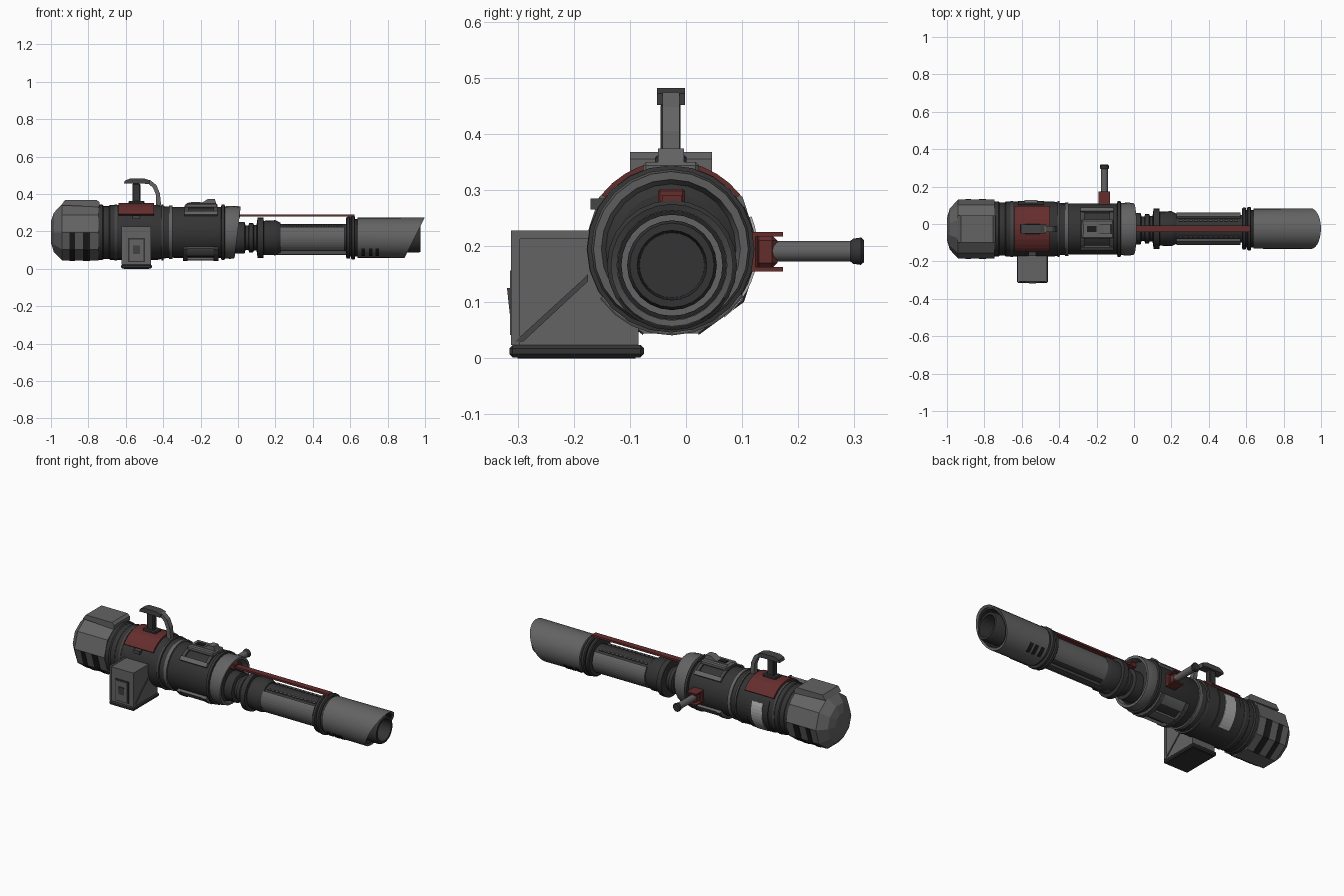
import bpy, bmesh, math
from mathutils import Vector

if "Cube" in bpy.data.objects:
    bpy.data.objects.remove(bpy.data.objects["Cube"])

def material(name, *c):
    m = bpy.data.materials.new(name)
    m.diffuse_color = (*c, 1)
    m.use_nodes = True
    m.node_tree.nodes["Principled BSDF"].inputs["Base Color"].default_value = m.diffuse_color
    return m

GREY = material("steel grey", .125, .125, .125)
DARK = material("dark gunmetal", .034, .034, .034)
MID = material("mid gunmetal", .06, .06, .06)
BLACK = material("slot black", .012, .012, .012)
RED = material("dull red", .13, .026, .026)
LIGHT = material("window light", .42, .42, .42)

BODY = (-.027, .195)     # body axis (y, z)
BARREL = (-.025, .166)   # barrel axis (y, z)

def finish(name, bm, mat, smooth=None):
    bmesh.ops.recalc_face_normals(bm, faces=bm.faces)
    me = bpy.data.meshes.new(name)
    bm.to_mesh(me)
    bm.free()
    me.materials.append(mat)
    ob = bpy.data.objects.new(name, me)
    bpy.context.collection.objects.link(ob)
    if smooth:
        bpy.ops.object.select_all(action='DESELECT')
        bpy.context.view_layer.objects.active = ob
        ob.select_set(True)
        bpy.ops.object.shade_smooth_by_angle(angle=math.radians(smooth))
    return ob

def lathe(name, profile, axis, mat, n=24, smooth=30):
    """Revolve (x, radius[, slant]) points about an x-parallel axis."""
    bm = bmesh.new()
    rings = []
    for x, r, *k in profile:
        ring = []
        for i in range(n):
            a = math.tau * i / n
            dz = r * math.sin(a)
            ring.append(bm.verts.new((x + (k[0] * dz if k else 0), axis[0] + r * math.cos(a), axis[1] + dz)))
        rings.append(ring)
    for p, q in zip(rings, rings[1:]):
        for i in range(n):
            bm.faces.new((p[i], p[(i + 1) % n], q[(i + 1) % n], q[i]))
    bm.faces.new(rings[0])
    bm.faces.new(rings[-1])
    return finish(name, bm, mat, smooth)

def prism(name, pts, axis, lo, hi, mat):
    """Extrude a 2D outline along an axis: 'x' takes (y, z), 'y' takes (x, z)."""
    bm = bmesh.new()
    put = (lambda p, t: (t, p[0], p[1])) if axis == 'x' else (lambda p, t: (p[0], t, p[1]))
    a = [bm.verts.new(put(p, lo)) for p in pts]
    b = [bm.verts.new(put(p, hi)) for p in pts]
    bm.faces.new(a)
    bm.faces.new(b)
    for i in range(len(pts)):
        j = (i + 1) % len(pts)
        bm.faces.new((a[i], a[j], b[j], b[i]))
    return finish(name, bm, mat)

def arc_plate(name, x0, x1, r0, r1, a0, a1, axis, mat, seg=8):
    """Curved plate; degrees from +y, rising towards +z."""
    ang = [math.radians(a0 + (a1 - a0) * i / seg) for i in range(seg + 1)]
    pts = [(axis[0] + r * math.cos(a), axis[1] + r * math.sin(a))
           for r, seq in ((r0, ang), (r1, ang[::-1])) for a in seq]
    return prism(name, pts, 'x', x0, x1, mat)

def box(name, x, y, z, mat, bevel=0):
    bm = bmesh.new()
    bmesh.ops.create_cube(bm, size=1)
    lo, hi = Vector((x[0], y[0], z[0])), Vector((x[1], y[1], z[1]))
    for v in bm.verts:
        v.co = (lo + hi) / 2 + Vector([c * d for c, d in zip(v.co, hi - lo)])
    if bevel:
        bmesh.ops.bevel(bm, geom=bm.edges[:], offset=bevel, segments=1, affect='EDGES')
    return finish(name, bm, mat)

# Rear cap: faceted dome with top plate and side slots
lathe("rear_cap", [(-1, .06), (-.985, .11), (-.94, .158), (-.745, .158)], BODY, GREY, 10, None)
prism("rear_cap_top_plate", [(-.945, .34), (-.925, .368), (-.755, .368), (-.74, .355), (-.74, .33)],
      'y', -.1, .046, GREY)
for x0, x1 in ((-.9, -.872), (-.828, -.79)):
    for side, a in (("front", 180), ("back", -72)):
        arc_plate("cap_slot_" + side, x0, x1, .14, .161, a, a + 72, BODY, BLACK, 2)

# Main body
lathe("rear_body", [(-.76, .135), (-.755, .148), (-.725, .148), (-.718, .142), (-.69, .142), (-.685, .147),
                    (-.43, .147), (-.385, .138), (-.36, .138)], BODY, DARK)
lathe("body_seam_ring", [(-.37, .13), (-.37, .143), (-.35, .143), (-.35, .13)], BODY, GREY)
lathe("fore_body", [(-.36, .13), (-.345, .136), (-.09, .136), (-.09, .12)], BODY, DARK)
lathe("fore_ring", [(-.092, .13), (-.088, .149), (-.072, .149), (-.068, .13)], BODY, DARK)
lathe("fore_collar", [(-.075, .12), (-.07, .139), (-.03, .142, .08), (-.002, .138, .12), (-.002, .124, .12),
                      (-.03, .115)], BODY, GREY)
lathe("collar_inner_face", [(-.05, .11), (-.028, .119), (-.015, .1)], BODY, DARK)
for x in (-.66, -.41):
    lathe("body_band", [(x, .14), (x, .15), (x + .012, .15), (x + .012, .14)], BODY, MID)

# Red saddle plate, window and small panels on the body
arc_plate("red_saddle", -.64, -.45, .14, .157, 38, 142, BODY, RED, 10)
arc_plate("window_frame", -.62, -.48, .14, .151, -60, 30, BODY, DARK, 10)
arc_plate("side_window", -.585, -.515, .14, .155, -52, 22, BODY, LIGHT, 10)
box("front_latch", (-.565, -.525), (-.17, -.14), (.265, .285), MID)

# Top bracket, lower bracket
for a in (40, 130):
    arc_plate("bracket_rail", -.285, -.11, .13, .15, a, a + 10, BODY, GREY, 2)
for x in (-.285, -.13):
    arc_plate("bracket_cross", x, x + .02, .13, .144, 42, 138, BODY, MID)
box("sight_base", (-.28, -.11), (-.077, .023), (.325, .35), GREY, .006)
prism("sight_wedge", [(-.28, .345), (-.27, .353), (-.19, .355), (-.16, .374), (-.125, .374), (-.115, .345)],
      'y', -.05, -.004, GREY)
box("sight_recess", (-.25, -.2), (-.042, -.012), (.35, .357), BLACK)
for a in (215, 262, 305):
    arc_plate("lower_bracket", -.295, -.105, .13, .15, a, a + 22, BODY, GREY, 3)
for x in (-.295, -.13):
    arc_plate("lower_bracket_strap", x, x + .025, .13, .154, 215, 327, BODY, MID)

# Carry handle: post, pad and curved arm
box("handle_foot", (-.585, -.5), (-.055, .001), (.34, .363), DARK, .005)
box("handle_post", (-.565, -.522), (-.045, -.01), (.35, .455), DARK, .004)
prism("handle_pad", [(-.61, .455), (-.605, .47), (-.58, .482), (-.5, .482), (-.47, .472), (-.475, .452),
                     (-.5, .455), (-.58, .455)], 'y', -.052, -.002, MID)
prism("handle_arm", [(-.5, .476), (-.47, .474), (-.437, .448), (-.418, .405), (-.412, .35), (-.415, .325),
                     (-.44, .325), (-.437, .36), (-.44, .4), (-.455, .435), (-.478, .453), (-.5, .456)],
      'y', -.042, -.012, GREY)

# Magazine box on the front side
prism("magazine", [(-.308, .02), (-.308, .225), (-.12, .225), (-.085, .16), (-.085, .02)], 'x', -.618, -.468, GREY)
box("magazine_base", (-.625, -.461), (-.315, -.075), (.002, .024), DARK, .006)
box("magazine_foot", (-.61, -.475), (-.3, -.09), (0, .01), DARK)
for x0, x1 in ((-.622, -.612), (-.474, -.464)):
    prism("magazine_rib", [(-.305, .03), (-.19, .135), (-.175, .15), (-.175, .137), (-.29, .03)], 'x', x0, x1, MID)
    box("magazine_edge", (x0, x1), (-.312, -.296), (.024, .228), GREY)
    box("magazine_top_edge", (x0, x1), (-.312, -.17), (.213, .228), GREY)
box("magazine_panel_border", (-.588, -.498), (-.311, -.3), (.035, .165), DARK)
box("magazine_panel", (-.58, -.506), (-.314, -.3), (.042, .157), GREY)
prism("magazine_clip", [(-.312, .06), (-.319, .125), (-.312, .125), (-.3, .06)], 'x', -.562, -.524, MID)

# Side grip on the back
def round_y(name, profile, x, z, mat):
    ob = lathe(name, profile, (0, 0), mat, 14)
    for v in ob.data.vertices:
        a, b, c = v.co
        v.co = (x - b, a, z + c)
    return ob

for z in (.155, .217):
    box("grip_bracket_lug", (-.19, -.127), (.09, .173), (z, z + .008), RED)
box("grip_bracket", (-.19, -.127), (.09, .128), (.157, .223), RED, .004)
box("grip_pivot", (-.178, -.138), (.12, .163), (.16, .22), RED, .01)
round_y("side_grip", [(.15, .019), (.3, .019)], -.158, .191, GREY)
round_y("side_grip_knob", [(.292, .018), (.298, .023), (.312, .025), (.317, .02)], -.158, .191, DARK)

# Neck and barrel
lathe("neck", [(-.05, .085), (.035, .085), (.04, .065), (.055, .065), (.06, .078), (.08, .078), (.085, .068),
               (.11, .068)], BARREL, DARK)
lathe("neck_ring", [(.1, .075), (.105, .108), (.135, .108), (.14, .08)], BARREL, DARK)
lathe("barrel_root", [(.13, .09), (.2, .094), (.228, .08), (.228, .06)], BARREL, DARK)
lathe("barrel_core", [(.2, .074), (.6, .074)], BARREL, DARK)
arc_plate("barrel_shell_front", .228, .57, .07, .087, 138, 235, BARREL, GREY, 10)
arc_plate("barrel_shell_back", .228, .57, .07, .087, -55, 42, BARREL, GREY, 10)
arc_plate("barrel_keel", .14, .58, .07, .092, 258, 282, BARREL, MID, 3)
for i in range(12):
    for a in (53, 121):
        arc_plate("vent_tooth", .24 + i * .027, .258 + i * .027, .07, .082, a, a + 6, BARREL, GREY, 1)
for x, r in ((.578, .112), (.604, .116)):
    lathe("clamp_ring", [(x, .07), (x, r - .006), (x + .005, r), (x + .018, r), (x + .022, r - .006),
                         (x + .022, .07)], BARREL, DARK)

# Red top rail from body to clamp
box("top_rail", (-.01, .622), (-.043, -.008), (.28, .291), RED)
box("rail_rear_mount", (-.02, .012), (-.05, -.002), (.272, .302), RED, .004)
box("rail_front_mount", (.585, .622), (-.04, -.012), (.26, .284), DARK)

# Muzzle shroud with slanted mouth, inner tube and underside slots
lathe("muzzle_neck", [(.6, .1), (.65, .1)], BARREL, DARK)
lathe("muzzle_shroud", [(.635, .095), (.64, .107), (.945, .109, .5), (.94, .098, .5), (.8, .098)],
      BARREL, GREY, 28)
lathe("shroud_lining", [(.79, .0975), (.936, .0975, .5), (.936, .09, .5), (.8, .09)], BARREL, DARK, 28)
lathe("inner_tube", [(.7, .08), (.965, .08), (.975, .075), (.975, .062), (.88, .058)], BARREL, DARK)
for x in (.66, .7, .735):
    for a in (196, 282):
        arc_plate("shroud_slot", x, x + .02, .1, .111, a + 16, a + 46, BARREL, BLACK, 4)
